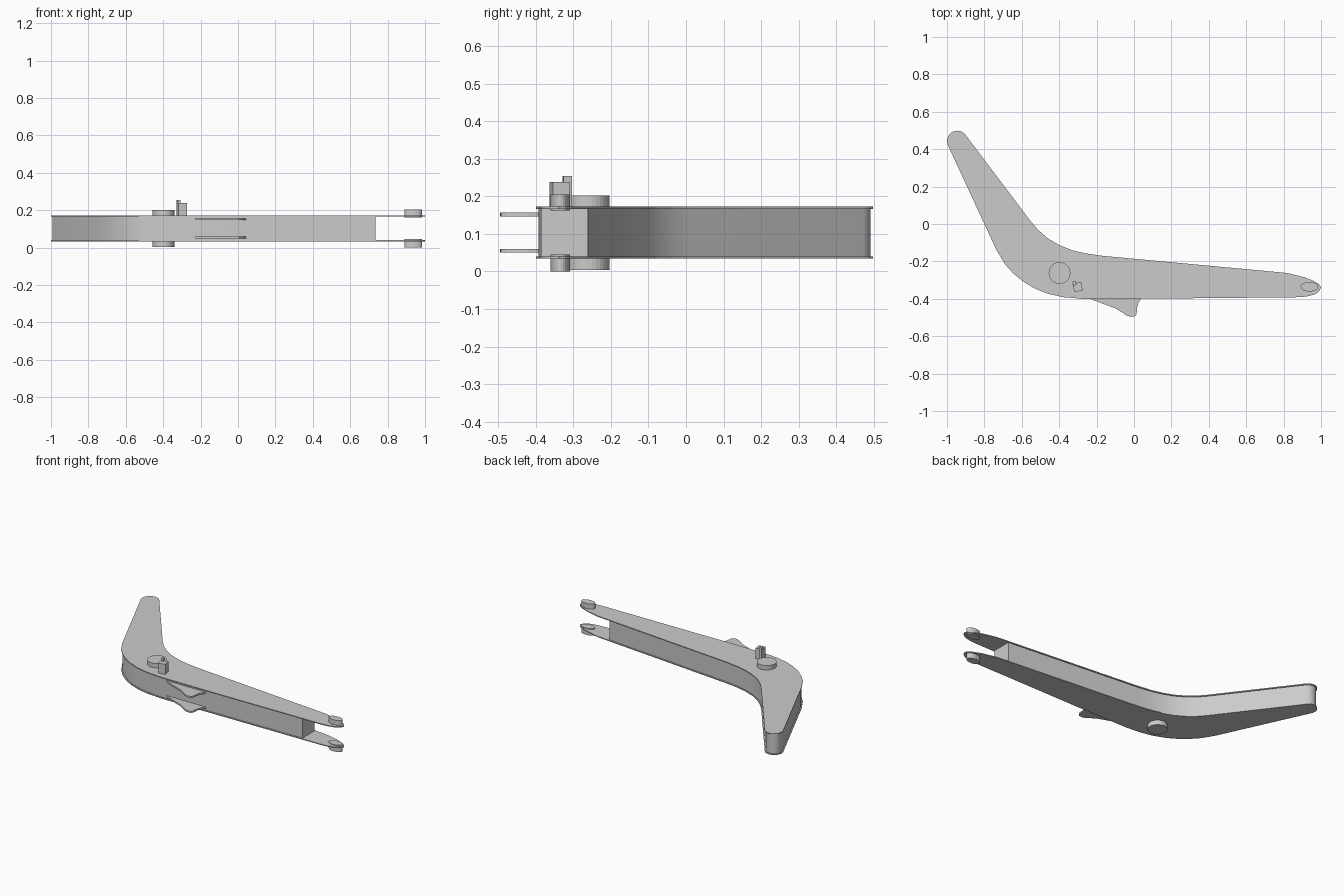
import bpy, bmesh, math
from mathutils import Vector

if "Cube" in bpy.data.objects:
    bpy.data.objects.remove(bpy.data.objects["Cube"])


def prism(name, pts, z0, z1, caps=True, smooth=False):
    """Extrude a counter-clockwise XY outline from z0 to z1."""
    bm = bmesh.new()
    lo = [bm.verts.new((x, y, z0)) for x, y in pts]
    hi = [bm.verts.new((x, y, z1)) for x, y in pts]
    n = len(pts)
    for i in range(n):
        j = (i + 1) % n
        bm.faces.new((lo[i], lo[j], hi[j], hi[i]))
    if caps:
        bm.faces.new(lo[::-1])
        bm.faces.new(hi)
    bmesh.ops.recalc_face_normals(bm, faces=bm.faces)
    me = bpy.data.meshes.new(name)
    bm.to_mesh(me)
    bm.free()
    ob = bpy.data.objects.new(name, me)
    bpy.context.collection.objects.link(ob)
    if smooth:
        bpy.context.view_layer.objects.active = ob
        ob.select_set(True)
        bpy.ops.object.shade_smooth_by_angle(angle=math.radians(20))
        ob.select_set(False)
    return ob


def inset(pts, d):
    """Offset a counter-clockwise outline inwards."""
    out = []
    for i, p in enumerate(pts):
        t = (Vector(pts[(i + 1) % len(pts)]) - Vector(pts[i - 1])).normalized()
        out.append((p[0] - t.y * d, p[1] + t.x * d))
    return out


def ellipse(cx, cy, rx, ry, n=24):
    return [(cx + rx * math.cos(2 * math.pi * i / n),
             cy + ry * math.sin(2 * math.pi * i / n)) for i in range(n)]


def block(cx, cy, sx, sy, deg):
    a = math.radians(deg)
    c, s = math.cos(a), math.sin(a)
    return [(cx + x * c - y * s, cy + x * s + y * c)
            for x, y in ((-sx, -sy), (sx, -sy), (sx, sy), (-sx, sy))]


# Boom outline, counter-clockwise: lower edge, fork tip, upper edge, rounded rear end
lower = [(-0.735, -0.14), (-0.69, -0.215), (-0.645, -0.265), (-0.59, -0.31),
         (-0.53, -0.345), (-0.46, -0.373), (-0.38, -0.391), (-0.28, -0.4),
         (0.0, -0.4), (0.735, -0.393)]
tip = [(0.86, -0.392), (0.92, -0.388), (0.965, -0.377), (0.99, -0.36),
       (1.0, -0.34), (0.99, -0.322), (0.96, -0.304), (0.91, -0.284), (0.82, -0.262)]
upper = [(0.735, -0.254), (-0.17, -0.17), (-0.26, -0.157), (-0.33, -0.14),
         (-0.4, -0.113), (-0.46, -0.077), (-0.51, -0.034), (-0.55, 0.012)]
rear = [(-0.945 + 0.055 * math.cos(math.radians(a)), 0.444 + 0.055 * math.sin(math.radians(a)))
        for a in range(35, 206, 17)]
outline = lower + tip + upper + rear

Z0, Z1, T = 0.034, 0.173, 0.006

# Side plates and the closed box web between them
prism("lower_side_plate", outline, Z0, Z0 + T)
prism("upper_side_plate", outline, Z1 - T, Z1)
box = inset(outline, 0.007)
box = [p for i, p in enumerate(box) if not len(lower) <= i < len(lower) + len(tip)]
prism("box_web", box, Z0 + T, Z1 - T, caps=False, smooth=True)

# Pivot and fork-tip bosses, mirrored on both sides
pivot = ellipse(-0.398, -0.262, 0.058, 0.058, 32)
prism("lower_pivot_boss", pivot, 0.004, Z0)
prism("upper_pivot_boss", pivot, Z1, 0.202)
eye = ellipse(0.938, -0.335, 0.047, 0.026)
prism("lower_tip_boss", eye, 0.0, 0.045)
prism("upper_tip_boss", eye, 0.162, 0.205)

# Pair of cylinder lugs under the boom
lug = [(-0.25, -0.39), (-0.22, -0.406), (-0.1, -0.451), (-0.065, -0.472),
       (-0.04, -0.489), (-0.018, -0.496), (0.005, -0.493), (0.014, -0.48),
       (0.017, -0.445), (0.025, -0.418), (0.045, -0.39)]
for side, z in (("lower", 0.055), ("upper", 0.152)):
    prism(side + "_cylinder_lug", lug, z - 0.005, z + 0.005)

# Small bracket on the upper plate
prism("bracket_block", block(-0.301, -0.337, 0.023, 0.023, 12), Z1 - 0.002, 0.238)
prism("bracket_post", block(-0.318, -0.317, 0.009, 0.011, 12), Z1 - 0.002, 0.254)
